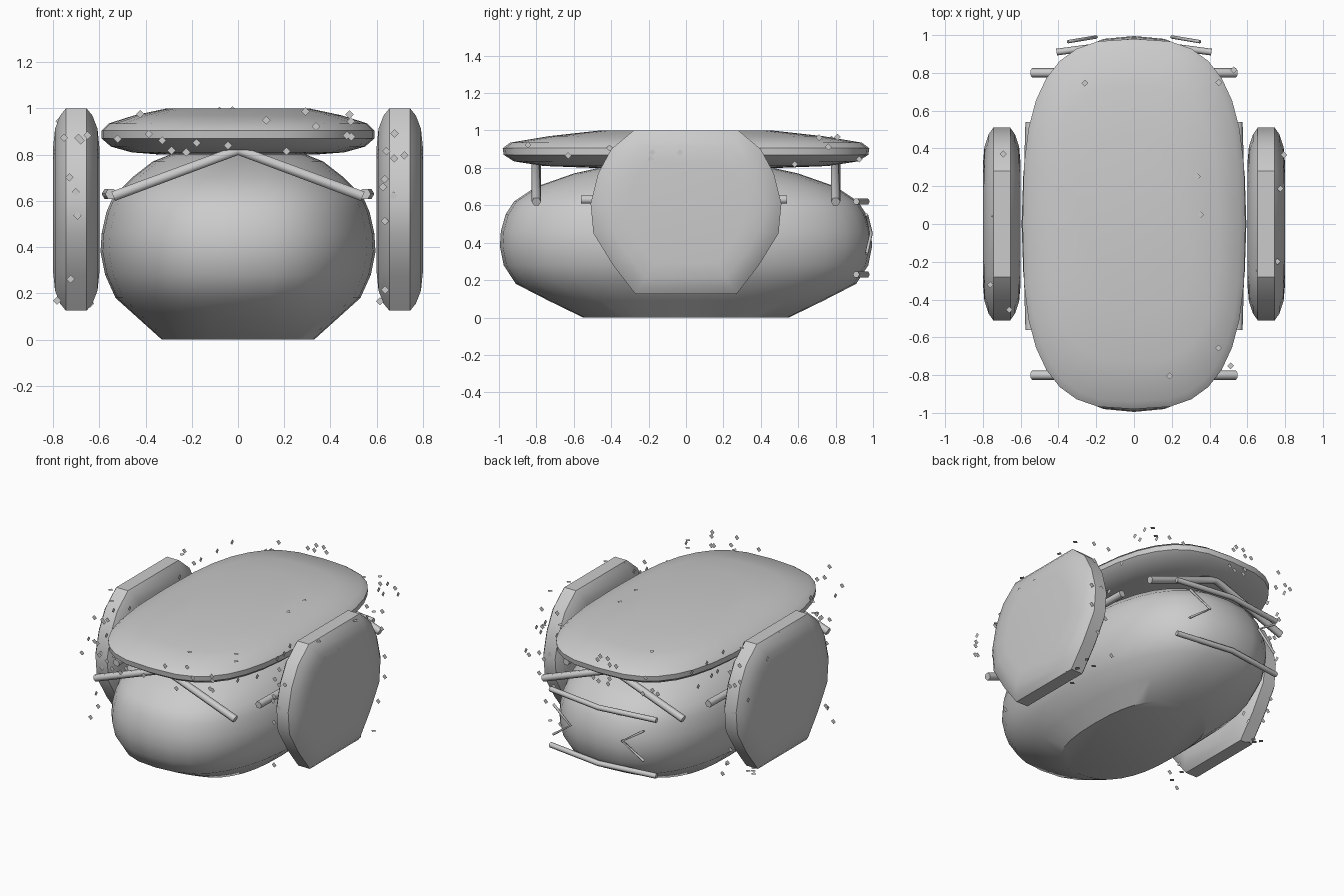
import bpy, bmesh, math, random
from mathutils import Vector

if "Cube" in bpy.data.objects:
    bpy.data.objects.remove(bpy.data.objects["Cube"])

random.seed(4)


def finish(name, bm, smooth=True):
    bmesh.ops.recalc_face_normals(bm, faces=bm.faces)
    me = bpy.data.meshes.new(name)
    bm.to_mesh(me)
    bm.free()
    ob = bpy.data.objects.new(name, me)
    bpy.context.collection.objects.link(ob)
    if smooth:
        bpy.ops.object.select_all(action='DESELECT')
        ob.select_set(True)
        bpy.context.view_layer.objects.active = ob
        bpy.ops.object.shade_smooth_by_angle(angle=math.radians(35))
    return ob


def loft(name, rings):
    bm = bmesh.new()
    loops = [[bm.verts.new(p) for p in r] for r in rings]
    n = len(loops[0])
    for a, b in zip(loops, loops[1:]):
        for i in range(n):
            j = (i + 1) % n
            bm.faces.new((a[i], a[j], b[j], b[i]))
    bm.faces.new(loops[0])
    bm.faces.new(loops[-1])
    return finish(name, bm)


def oval(rx, ry, z, power, n=32):
    pts = []
    for i in range(n):
        a = 2 * math.pi * i / n
        c, s = math.cos(a), math.sin(a)
        pts.append((rx * math.copysign(abs(c) ** (2 / power), c),
                    ry * math.copysign(abs(s) ** (2 / power), s), z))
    return pts


def rod(name, pts, radius):
    cu = bpy.data.curves.new(name, 'CURVE')
    cu.dimensions = '3D'
    cu.bevel_depth = radius
    cu.bevel_resolution = 1
    cu.use_fill_caps = True
    sp = cu.splines.new('POLY')
    sp.points.add(len(pts) - 1)
    for p, co in zip(sp.points, pts):
        p.co = (*co, 1)
    ob = bpy.data.objects.new(name, cu)
    bpy.context.collection.objects.link(ob)


# Rounded main body with a flat base
body = [(.33, .55, 0), (.43, .735, .09), (.53, .91, .18), (.575, .975, .28),
        (.595, .995, .38), (.59, .99, .46), (.57, .965, .55), (.54, .92, .62),
        (.46, .80, .70), (.37, .60, .77), (.27, .42, .81), (.14, .22, .83)]
loft("body", [oval(rx, ry, z, 2.5) for rx, ry, z in body])

# Thick lens-shaped roof slab
roof = [(.33, .5, .8), (.46, .76, .81), (.55, .92, .835), (.59, .975, .87),
        (.59, .98, .905), (.56, .94, .935), (.45, .73, .97), (.31, .46, 1.0)]
loft("roof", [oval(rx, ry, z, 2.9) for rx, ry, z in roof])

# Upright side panels
half = [(.28, 1.0), (.40, .90), (.47, .77), (.51, .61), (.495, .45),
        (.39, .28), (.27, .125)]
outline = half + [(-y, z) for y, z in reversed(half)]
section = [(-.1, .62), (-.092, .8), (-.07, .93), (-.045, 1),
           (.045, 1), (.07, .93), (.092, .8), (.1, .62)]
for side, label in ((-1, "left"), (1, "right")):
    loft(label + "_side_panel",
         [[(side * .7 + t, y * k, .56 + (z - .56) * k) for y, z in outline]
          for t, k in section])

# Gable rods at front and back
for label, y in (("front", -.8), ("back", .8)):
    rod(label + "_gable_rod", [(-.54, y, .62), (0, y, .82), (.54, y, .62)], .025)

# Rods along the sides and bent bars across the back
for label, s in (("left", -1), ("right", 1)):
    rod(label + "_side_rod", [(s * .55, -.56, .63), (s * .565, 0, .63), (s * .55, .54, .63)], .025)
    # Thin chevrons pointing inwards on the back
    rod(label + "_back_chevron", [(s * .35, .965, .55), (s * .2, .99, .45), (s * .35, .965, .34)], .009)
for label, z in (("upper", .62), ("lower", .23)):
    rod(label + "_back_bar", [(-.41, .91, z), (0, .965, z), (.41, .91, z)], .018)


# Tiny diamond flakes floating on the bounding faces of the roof and panels
def flakes(name, center, size, counts, r=.018):
    bm = bmesh.new()
    for axis in range(3):
        u, v = (axis + 1) % 3, (axis + 2) % 3
        for sign in (-1, 1):
            for _ in range(counts[axis]):
                c = Vector(center)
                c[axis] += sign * size[axis]
                c[u] += random.uniform(-.95, .95) * size[u]
                c[v] += random.uniform(-.9, .9) * size[v]
                vs = []
                for du, dv in ((r, 0), (0, r), (-r, 0), (0, -r)):
                    p = c.copy()
                    p[u] += du
                    p[v] += dv
                    vs.append(bm.verts.new(p))
                bm.faces.new(vs)
    finish(name, bm, False)


flakes("roof_flakes", (0, 0, .9), (.59, .98, .098), (16, 16, 10))
for s, label in ((-1, "left"), (1, "right")):
    flakes(label + "_panel_flakes", (s * .7, 0, .56), (.099, .51, .435), (4, 9, 6))
